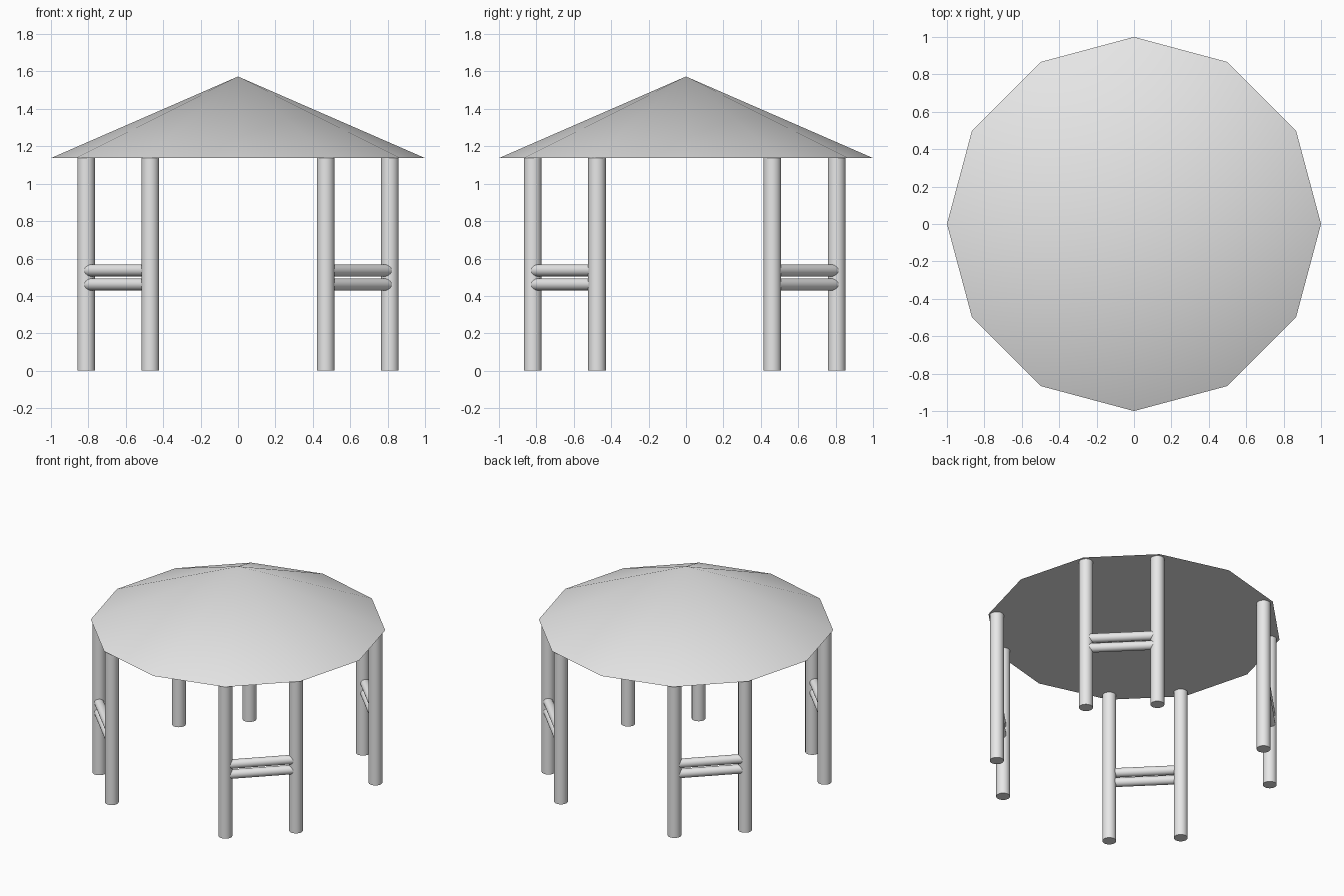
import bpy
from math import radians, cos, sin
from mathutils import Vector

cube = bpy.data.objects.get("Cube")
if cube:
    bpy.data.objects.remove(cube, do_unlink=True)

# One plain grey for everything
grey = bpy.data.materials.new("light_grey")
grey.use_nodes = True
grey.diffuse_color = (0.8, 0.8, 0.8, 1)
grey.node_tree.nodes["Principled BSDF"].inputs["Base Color"].default_value = (0.8, 0.8, 0.8, 1)

EAVES, PEAK = 1.137, 1.573
POST_RING, POST_RADIUS = 0.938, 0.047
RAIL_RADIUS = 0.032
CENTRE_Y = -0.007


def finish(name):
    obj = bpy.context.object
    obj.name = name
    obj.data.materials.append(grey)
    bpy.ops.object.shade_smooth_by_angle(angle=radians(30))
    return obj


def rod(name, start, end, radius):
    """Round bar between two points."""
    axis = end - start
    bpy.ops.mesh.primitive_cylinder_add(vertices=32, radius=radius, depth=axis.length,
                                        location=(start + end) / 2)
    bpy.context.object.rotation_euler = axis.to_track_quat('Z', 'Y').to_euler()
    return finish(name)


def ring_point(degrees, z, radius=POST_RING):
    a = radians(degrees)
    return Vector((radius * cos(a), radius * sin(a) + CENTRE_Y, z))


# Twelve-sided roof with a flat underside, corners on the x and y axes
bpy.ops.mesh.primitive_cone_add(vertices=12, radius1=1, radius2=0, depth=PEAK - EAVES,
                                location=(0, 0, (EAVES + PEAK) / 2))
finish("roof")

# Four pairs of posts, each joined by two rails set slightly outward
sides = {"back_left": 0, "back_right": 90, "front_right": 180, "front_left": 270}
for side, turn in sides.items():
    for n, angle in enumerate((30, 60), 1):
        rod(f"{side}_post_{n}", ring_point(turn + angle, 0),
            ring_point(turn + angle, EAVES + 0.002), POST_RADIUS)
    for level, z in (("lower", 0.461), ("upper", 0.536)):
        ends = [ring_point(turn + a, z, POST_RING + 0.008) for a in (30, 60)]
        rod(f"{side}_{level}_rail", *ends, RAIL_RADIUS)
